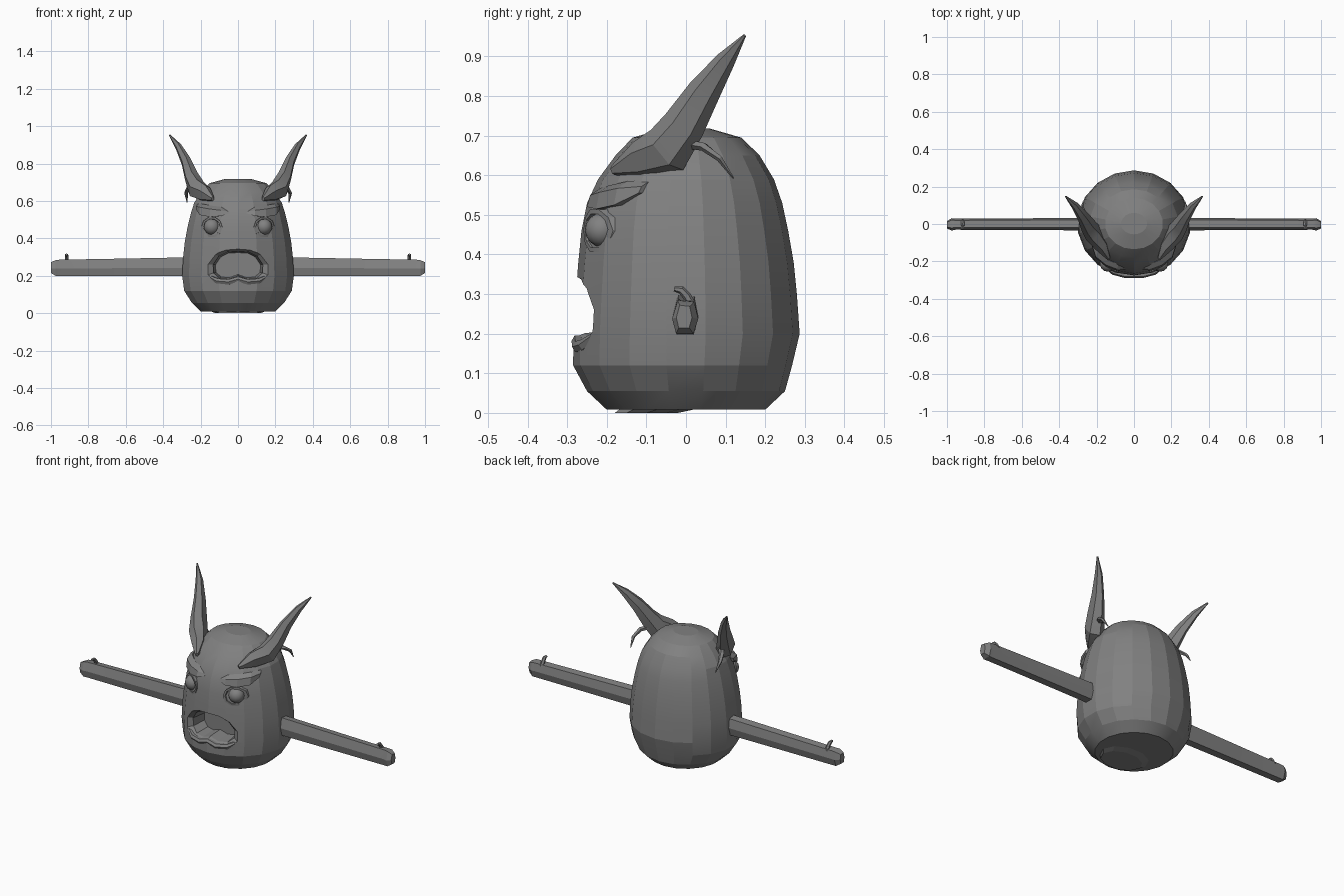
import bpy, bmesh, math
from mathutils import Vector

if "Cube" in bpy.data.objects:
    bpy.data.objects.remove(bpy.data.objects["Cube"])

grey = bpy.data.materials.new("stone_grey")
grey.diffuse_color = (0.22, 0.22, 0.22, 1)
grey.use_nodes = True
grey.node_tree.nodes["Principled BSDF"].inputs["Base Color"].default_value = grey.diffuse_color


def loft(name, rings, angle=25):
    """Skin a list of equal-length point loops and cap both ends."""
    bm = bmesh.new()
    loops = [[bm.verts.new(p) for p in r] for r in rings]
    n = len(loops[0])
    for a, b in zip(loops, loops[1:]):
        for i in range(n):
            j = (i + 1) % n
            bm.faces.new((a[i], a[j], b[j], b[i]))
    bm.faces.new(loops[0][::-1])
    bm.faces.new(loops[-1])
    bmesh.ops.recalc_face_normals(bm, faces=bm.faces)
    me = bpy.data.meshes.new(name)
    bm.to_mesh(me)
    bm.free()
    me.materials.append(grey)
    ob = bpy.data.objects.new(name, me)
    bpy.context.collection.objects.link(ob)
    if angle:
        shade(ob, angle)
    return ob


def shade(ob, angle):
    bpy.ops.object.select_all(action='DESELECT')
    ob.select_set(True)
    bpy.context.view_layer.objects.active = ob
    bpy.ops.object.shade_smooth_by_angle(angle=math.radians(angle))


def tube(name, path, sizes, side, sides=6):
    """Tapered tube; sizes are (across, along side axis) half widths."""
    pts = [Vector(p) for p in path]
    rings = []
    for i, p in enumerate(pts):
        t = (pts[min(i + 1, len(pts) - 1)] - pts[max(i - 1, 0)]).normalized()
        v = (Vector(side) - t * t.dot(Vector(side))).normalized()
        u = t.cross(v)
        a, b = sizes[i]
        rings.append([p + u * a * math.cos(k * math.tau / sides) + v * b * math.sin(k * math.tau / sides)
                      for k in range(sides)])
    return loft(name, rings, 20)


# Barrel body: height, half width, front depth, back depth
PROFILE = [(0.008, 0.20, 0.20, 0.20), (0.055, 0.25, 0.25, 0.25), (0.12, 0.292, 0.285, 0.268),
           (0.20, 0.303, 0.284, 0.287), (0.30, 0.298, 0.278, 0.28), (0.38, 0.289, 0.272, 0.272),
           (0.46, 0.274, 0.264, 0.258), (0.53, 0.257, 0.25, 0.243), (0.59, 0.238, 0.222, 0.222),
           (0.65, 0.20, 0.178, 0.186), (0.695, 0.155, 0.135, 0.14), (0.718, 0.07, 0.055, 0.06)]
SEG = 18
body_rings = []
for z, w, f, b in PROFILE:
    ring = []
    for k in range(SEG):
        a = k * math.tau / SEG + math.pi / 2
        y = math.sin(a)
        ring.append((w * math.cos(a), y * (b if y > 0 else f), z))
    body_rings.append(ring)
body = loft("body", body_rings, 0)

# Mouth cutter following the curved front, with a bevelled lip
MOUTH = [(0, 0.092), (0.07, 0.088), (0.125, 0.06), (0.162, 0.005), (0.16, -0.05),
         (0.12, -0.085), (0.06, -0.088), (0, -0.066)]
outline = MOUTH + [(-x, z) for x, z in MOUTH[-2:0:-1]]
mouth_rings = []
for scale, off in [(1.08, -0.06), (1.0, 0.0), (0.82, 0.03), (0.74, 0.12)]:
    mouth_rings.append([(x * scale, off - math.sqrt(0.284 ** 2 - x * x * scale * scale),
                         0.256 + z * scale) for x, z in outline])
cutter = loft("mouth_cutter", mouth_rings, 0)
cutter.hide_render = True
cutter.hide_set(True)
cut = body.modifiers.new("mouth", 'BOOLEAN')
cut.operation = 'DIFFERENCE'
cut.solver = 'EXACT'
cut.object = cutter
bpy.context.view_layer.objects.active = body
body.select_set(True)
bpy.ops.object.modifier_apply(modifier="mouth")
shade(body, 14)
bpy.data.objects.remove(cutter)

# Bumpy lower lip
tube("lower_lip", [(-0.15, -0.232, 0.195), (-0.11, -0.256, 0.172), (-0.05, -0.272, 0.167),
                   (0, -0.273, 0.182), (0.05, -0.272, 0.167), (0.11, -0.256, 0.172),
                   (0.15, -0.232, 0.195)],
     [(0.008, 0.008)] + [(0.016, 0.016)] * 5 + [(0.008, 0.008)], (0, 0, 1))

for s, tag in ((-1, "left"), (1, "right")):
    # Eyes in low sockets
    bpy.ops.mesh.primitive_uv_sphere_add(segments=14, ring_count=8, radius=0.043,
                                         location=(s * 0.14, -0.212, 0.462))
    eye = bpy.context.object
    eye.name = tag + "_eye"
    eye.data.materials.append(grey)
    shade(eye, 40)
    rim = []
    for r, push in [(0.058, 0.02), (0.056, -0.012), (0.045, -0.012), (0.043, 0.02)]:
        loop = []
        for k in range(10):
            a = k * math.tau / 10
            x, z = 0.14 + r * math.cos(a), 0.46 + r * math.sin(a)
            loop.append((s * x, push - math.sqrt(0.261 ** 2 - x * x), z))
        rim.append(loop)
    loft(tag + "_eye_socket", rim, 20)

    # Heavy angular brow
    brow = []
    for x, y, low, high in [(0.045, -0.242, 0.535, 0.56), (0.09, -0.25, 0.52, 0.568),
                            (0.15, -0.227, 0.515, 0.575), (0.205, -0.182, 0.525, 0.585),
                            (0.225, -0.12, 0.555, 0.59)]:
        brow.append([(s * x, y, low), (s * x, y + 0.008, high - 0.018),
                     (s * x * 0.93, y + 0.035, high), (s * x * 0.85, y + 0.06, low)])
    loft(tag + "_brow", brow, 15)

    # Swept horn
    tube(tag + "_horn",
         [(s * x, y, z) for x, y, z in [(0.135, -0.185, 0.612), (0.175, -0.115, 0.638),
                                        (0.22, -0.048, 0.664), (0.248, -0.005, 0.727),
                                        (0.277, 0.045, 0.81), (0.318, 0.10, 0.89),
                                        (0.366, 0.148, 0.953)]],
         [(0.012, 0.01), (0.05, 0.038), (0.065, 0.048), (0.054, 0.04),
          (0.042, 0.028), (0.025, 0.018), (0.004, 0.004)], (1, 0, 0))

    # Thin drooping ear behind the horn
    tube(tag + "_ear",
         [(s * x, y, z) for x, y, z in [(0.225, 0.0, 0.68), (0.262, 0.045, 0.672),
                                        (0.278, 0.085, 0.642), (0.272, 0.12, 0.592)]],
         [(0.016, 0.012), (0.015, 0.011), (0.011, 0.008), (0.002, 0.002)], (0, 0, 1), 5)

    # Straight arm with a blunt hand
    section = [(-0.034, 0.45), (-0.024, 0.0), (0.02, 0.0), (0.032, 0.45), (0.022, 0.95), (-0.02, 1.0)]
    arm = []
    for x, low, high, dy, k in [(0.25, 0.198, 0.299, 0, 1), (0.62, 0.199, 0.292, 0, 0.95),
                                (0.955, 0.199, 0.286, 0, 0.9), (0.975, 0.2, 0.284, -0.001, 1.0),
                                (1.0, 0.215, 0.272, -0.004, 0.6)]:
        arm.append([(s * x, dy + y * k, low + t * (high - low)) for y, t in section])
    loft(tag + "_arm", arm, 20)

    # Hooked thumb
    tube(tag + "_thumb", [(s * 0.915, 0.015, 0.27), (s * 0.915, 0.002, 0.295),
                          (s * 0.917, -0.012, 0.31), (s * 0.917, -0.03, 0.313)],
         [(0.012, 0.012), (0.011, 0.011), (0.01, 0.01), (0.006, 0.007)], (1, 0, 0))

# Slightly uneven base that touches the ground
loft("base", [[(r * math.cos(k * math.tau / 10), y + 0.7 * r * math.sin(k * math.tau / 10), z)
               for k in range(10)] for r, y, z in [(0.17, -0.04, 0.02), (0.12, -0.10, 0.0)]], 0)
